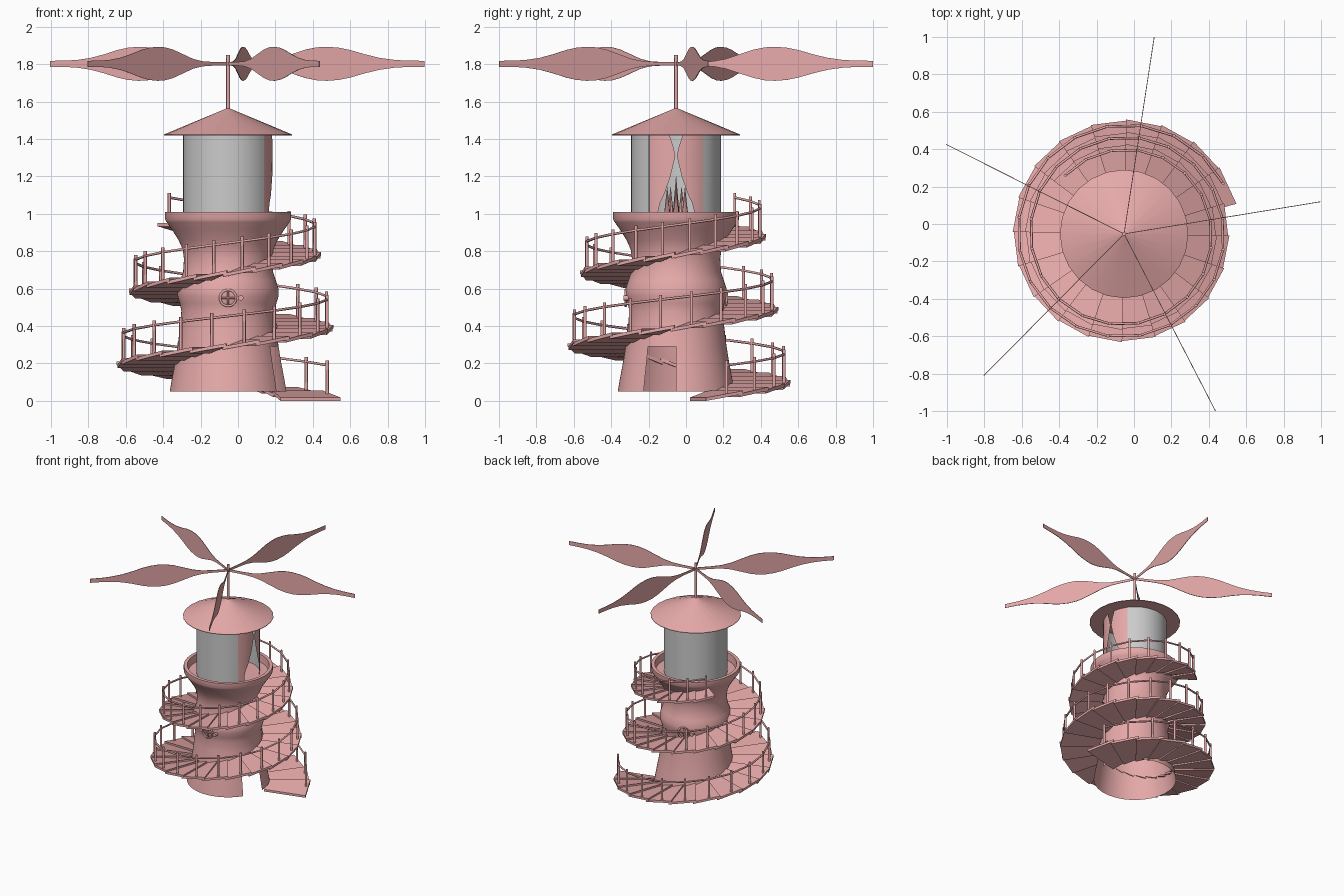
import bpy, bmesh, math
from math import sin, cos, radians, pi

if "Cube" in bpy.data.objects:
    bpy.data.objects.remove(bpy.data.objects["Cube"])

CX = CY = -0.053
pink = bpy.data.materials.new("pink")
pink.diffuse_color = (0.8, 0.4, 0.4, 1)
pink.use_nodes = True
pink.node_tree.nodes["Principled BSDF"].inputs["Base Color"].default_value = pink.diffuse_color


def pol(r, deg, z):
    a = radians(deg)
    return (CX + r * cos(a), CY + r * sin(a), z)


def make(name, verts, faces, mat=pink, smooth=None, recalc=True):
    me = bpy.data.meshes.new(name)
    me.from_pydata(verts, [], faces)
    bm = bmesh.new()
    bm.from_mesh(me)
    bmesh.ops.remove_doubles(bm, verts=bm.verts, dist=1e-5)
    if recalc:
        bmesh.ops.recalc_face_normals(bm, faces=bm.faces)
    bm.to_mesh(me)
    bm.free()
    ob = bpy.data.objects.new(name, me)
    bpy.context.collection.objects.link(ob)
    if mat:
        me.materials.append(mat)
    if smooth:
        bpy.ops.object.select_all(action='DESELECT')
        bpy.context.view_layer.objects.active = ob
        ob.select_set(True)
        bpy.ops.object.shade_smooth_by_angle(angle=radians(smooth))
    return ob


def lathe(name, prof, seg=64, a0=0, a1=360, skip=None, **kw):
    verts = [pol(r, a0 + (a1 - a0) * i / seg, z) for i in range(seg + 1) for r, z in prof]
    n = len(prof)
    faces = []
    for i in range(seg):
        for j in range(n - 1):
            if skip and skip(a0 + (a1 - a0) * (i + .5) / seg, (prof[j][1] + prof[j + 1][1]) / 2):
                continue
            a, b = i * n + j, (i + 1) * n + j
            faces.append((a, b, b + 1, a + 1))
    return make(name, verts, faces, **kw)


def tube(name, pts, r, closed=False, res=1):
    cu = bpy.data.curves.new(name, 'CURVE')
    cu.dimensions = '3D'
    cu.bevel_depth, cu.bevel_resolution = r, res
    cu.use_fill_caps = True
    for line in pts:
        s = cu.splines.new('POLY')
        s.points.add(len(line) - 1)
        s.use_cyclic_u = closed
        for p, q in zip(s.points, line):
            p.co = (*q, 1)
    cu.materials.append(pink)
    ob = bpy.data.objects.new(name, cu)
    bpy.context.collection.objects.link(ob)
    return ob


# tower body with flared rim, balcony floor and a doorway facing +x
lathe("tower_body",
      [(.312, .05), (.3, .12), (.283, .21), (.27, .29), (.257, .4), (.25, .48), (.258, .52),
       (.27, .56), (.27, .6), (.255, .645), (.24, .69), (.236, .76), (.243, .81), (.265, .86),
       (.3, .915), (.328, .955), (.337, .97), (.337, 1.01), (.31, 1.01), (.305, .95), (.0001, .95)],
      skip=lambda a, z: 326 < a < 360 and z < .29, smooth=35)

# lantern room wall, grey, open where the curtains hang
lathe("lantern_wall", [(.24, .95), (.24, 1.42)], seg=52, a0=37, a1=323, mat=None, smooth=35)

# tied curtains with an hourglass gap
gap = [(.95, .1), (1.02, .095), (1.06, .085), (1.1, .065), (1.2, .03), (1.31, .004), (1.36, .015), (1.42, .035)]
for side, nm in ((-1, "curtain_left"), (1, "curtain_right")):
    V, F, n = [], [], 7
    for z, w in gap:
        s = math.degrees(math.asin(w / .238))
        V += [pol(.238, side * (s + (37 - s) * k / (n - 1)), z) for k in range(n)]
    for i in range(len(gap) - 1):
        for k in range(n - 1):
            a = i * n + k
            q = (a, a + 1, a + n + 1, a + n)
            F.append(q if side > 0 else q[::-1])
    make(nm, V, F, smooth=35, recalc=False)

# pointed lamp cluster inside the lantern room
for i in range(6):
    r, h = (.0, 1.21) if i == 0 else (.05, 1.15)
    bx, by, _ = pol(r, i * 72, 0)
    V = [(bx + .022 * cos(k * pi / 4), by + .022 * sin(k * pi / 4), .95) for k in range(8)] + [(bx, by, h)]
    make("lamp_spike", V, [(k, (k + 1) % 8, 8) for k in range(8)])

# conical roof and mast
lathe("roof", [(.0001, 1.42), (.343, 1.42), (.343, 1.424), (.0001, 1.567)], seg=24, smooth=30)
tube("mast", [[(CX, CY, 1.55), (CX, CY, 1.85)]], .01, res=2)

# five upright leaf-shaped blades
half = [(0, .01), (.12, .01), (.2, .014), (.27, .027), (.34, .05), (.42, .076), (.48, .088), (.535, .091),
        (.6, .086), (.66, .074), (.74, .051), (.82, .032), (.9, .021), (.97, .017), (1.065, .016)]
for k in range(5):
    V, F = [], []
    for r, h in half:
        V += [pol(r, 9.3 + 72 * k, 1.802 - h), pol(r, 9.3 + 72 * k, 1.802 + h)]
    for i in range(len(half) - 1):
        F.append((2 * i, 2 * i + 2, 2 * i + 3, 2 * i + 1))
    b = make("blade", V, F)
    m = b.modifiers.new("thickness", 'SOLIDIFY')
    m.thickness, m.offset = .004, 0

# spiral stair: overlapping tilted treads, narrowing upward
STEP, N, T0 = 18.0, 47, 15.0


def height(t):
    return .012 + (t - T0) / 360 * .39


def r_out(t):
    return .622 - (t - T0) * .155 / 850


def r_in(t):
    return .29 - (t - T0) * .06 / 850


V, F = [], []
for i in range(N):
    t = T0 + i * STEP
    base = len(V)
    for da, dz in ((0, 0), (STEP + 2, .036)):
        for r in (r_in(t), r_out(t)):
            for th in (-.012, .006):
                V.append(pol(r, t + da, height(t) + dz + th))
    F += [tuple(base + j for j in f) for f in
          ((0, 1, 3, 2), (4, 6, 7, 5), (0, 4, 5, 1), (2, 3, 7, 6), (1, 5, 7, 3), (0, 2, 6, 4))]
make("stair_treads", V, F)

# stair posts and handrail
ang = [T0 + 12 + i * STEP for i in range(N)]
tube("stair_posts", [[pol(r_out(a) - .025, a, height(a)), pol(r_out(a) - .025, a, height(a) + .19)]
                     for a in ang], .009)
tube("handrail", [[pol(r_out(a) - .025, a, height(a) + .165) for a in ang]], .007)

# round windows, front and back
for a, nm in ((-90, "front_window"), (105, "back_window")):
    t = radians(a)

    def at(u, v, d=.27):
        return (CX + d * cos(t) - u * sin(t), CY + d * sin(t) + u * cos(t), .55 + v)

    tube(nm + "_frame", [[at(.043 * cos(k * pi / 12), .043 * sin(k * pi / 12)) for k in range(24)]],
         .007, closed=True)
    tube(nm + "_bars", [[at(-.043, 0), at(.043, 0)], [at(0, -.043), at(0, .043)]], .005)
    tube(nm + "_latch", [[at(.068, 0, .255), at(.068, 0, .282)]], .015, res=3)
